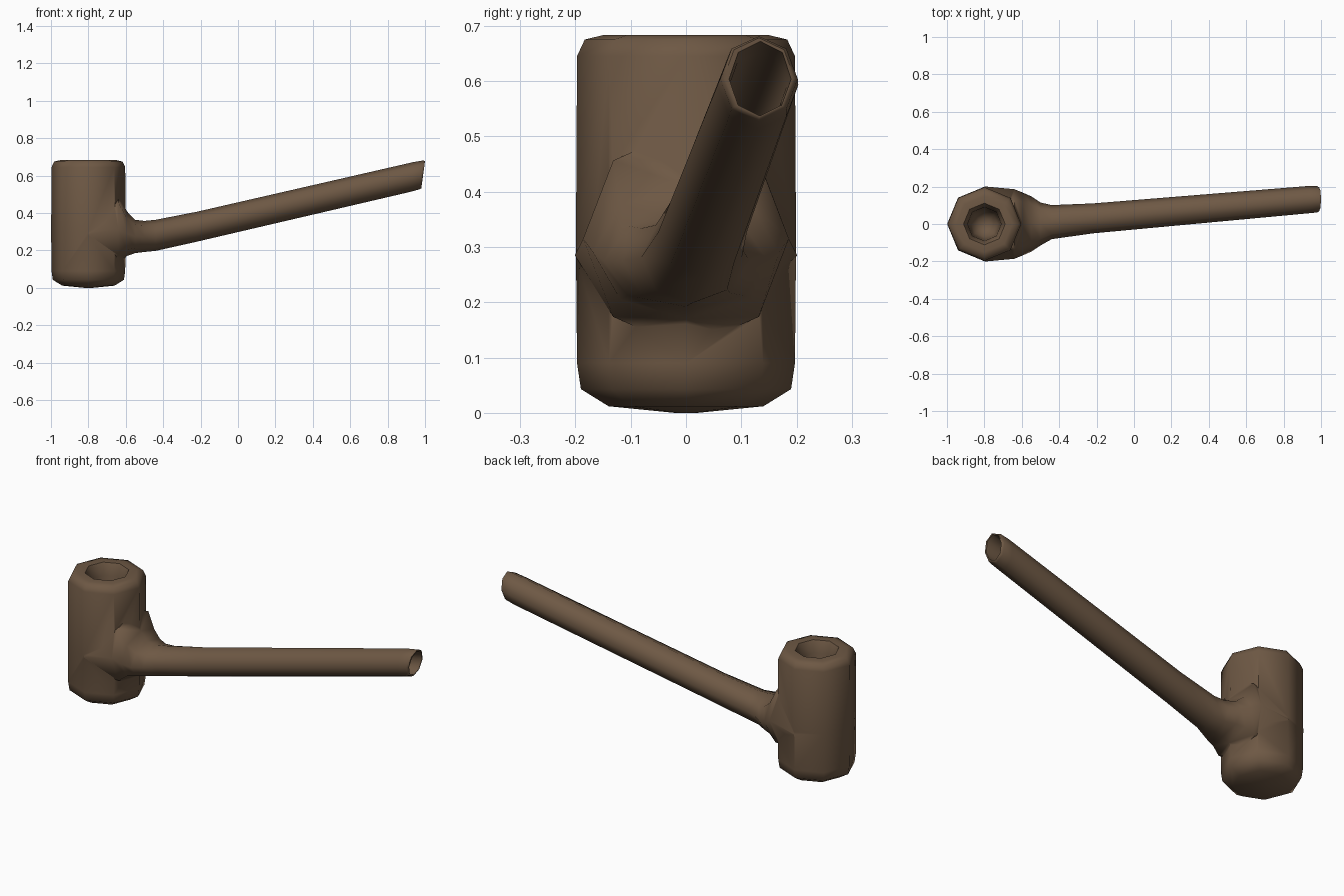
import bpy, bmesh, math

if "Cube" in bpy.data.objects:
    bpy.data.objects.remove(bpy.data.objects["Cube"])

SIDES = 8
BOWL_X = -0.80

brown = bpy.data.materials.new("dark briar brown")
brown.diffuse_color = (0.155, 0.098, 0.058, 1)
brown.use_nodes = True
brown.node_tree.nodes["Principled BSDF"].inputs["Base Color"].default_value = brown.diffuse_color


def loft(name, rings):
    """Closed solid through a list of rings (each a list of points)."""
    bm = bmesh.new()
    loops = [[bm.verts.new(p) for p in ring] for ring in rings]
    for a, b in zip(loops, loops[1:]):
        for i in range(SIDES):
            j = (i + 1) % SIDES
            bm.faces.new((a[i], a[j], b[j], b[i]))
    bm.faces.new(loops[0][::-1])
    bm.faces.new(loops[-1])
    bmesh.ops.recalc_face_normals(bm, faces=bm.faces)
    mesh = bpy.data.meshes.new(name)
    bm.to_mesh(mesh)
    bm.free()
    mesh.materials.append(brown)
    ob = bpy.data.objects.new(name, mesh)
    bpy.context.collection.objects.link(ob)
    return ob


def angles():
    return [2 * math.pi * i / SIDES for i in range(SIDES)]


def flat_ring(r, z):
    return [(BOWL_X + r * math.cos(a), r * math.sin(a), z) for a in angles()]


def stem_ring(x, y, z, ry, rz, lean=0.0):
    return [(x + lean * math.sin(a), y + ry * math.cos(a), z + rz * math.sin(a))
            for a in angles()]


def combine(target, tool, operation):
    mod = target.modifiers.new(operation, 'BOOLEAN')
    mod.operation = operation
    mod.solver = 'EXACT'
    mod.object = tool
    bpy.context.view_layer.objects.active = target
    bpy.ops.object.modifier_apply(modifier=mod.name)
    bpy.data.objects.remove(tool)


# Bowl body
pipe = loft("pipe_body", [flat_ring(r, z) for r, z in [
    (0.02, 0.0), (0.14, 0.012), (0.19, 0.043), (0.197, 0.09), (0.199, 0.30),
    (0.197, 0.645), (0.183, 0.675), (0.15, 0.683)]])

# Stem with its flared root
stem = loft("stem", [stem_ring(*s) for s in [
    (-0.80, 0.0, 0.285, 0.201, 0.13), (-0.64, 0.0, 0.315, 0.186, 0.20),
    (-0.595, 0.0, 0.29, 0.168, 0.12), (-0.55, 0.0, 0.275, 0.148, 0.089),
    (-0.50, 0.0, 0.275, 0.115, 0.083), (-0.44, 0.01, 0.281, 0.091, 0.083),
    (-0.22, 0.03, 0.327, 0.08, 0.08), (0.93, 0.13, 0.593, 0.073, 0.08, 0.01),
    (0.98, 0.132, 0.604, 0.07, 0.077, 0.01), (0.99, 0.132, 0.605, 0.064, 0.073, 0.01)]])
combine(pipe, stem, 'UNION')

# Tobacco chamber
chamber = loft("chamber_cutter", [flat_ring(r, z) for r, z in [
    (0.03, 0.30), (0.07, 0.33), (0.085, 0.42), (0.09, 0.62),
    (0.105, 0.67), (0.12, 0.70)]])
combine(pipe, chamber, 'DIFFERENCE')

# Bore in the mouth end
bore = loft("bore_cutter", [stem_ring(*s) for s in [
    (-0.40, 0.014, 0.289, 0.045, 0.05), (0.93, 0.13, 0.591, 0.052, 0.06),
    (1.02, 0.136, 0.61, 0.058, 0.068)]])
combine(pipe, bore, 'DIFFERENCE')

# Soft shading
bpy.ops.object.select_all(action='DESELECT')
pipe.select_set(True)
bpy.context.view_layer.objects.active = pipe
bpy.ops.object.shade_smooth_by_angle(angle=math.radians(60))
